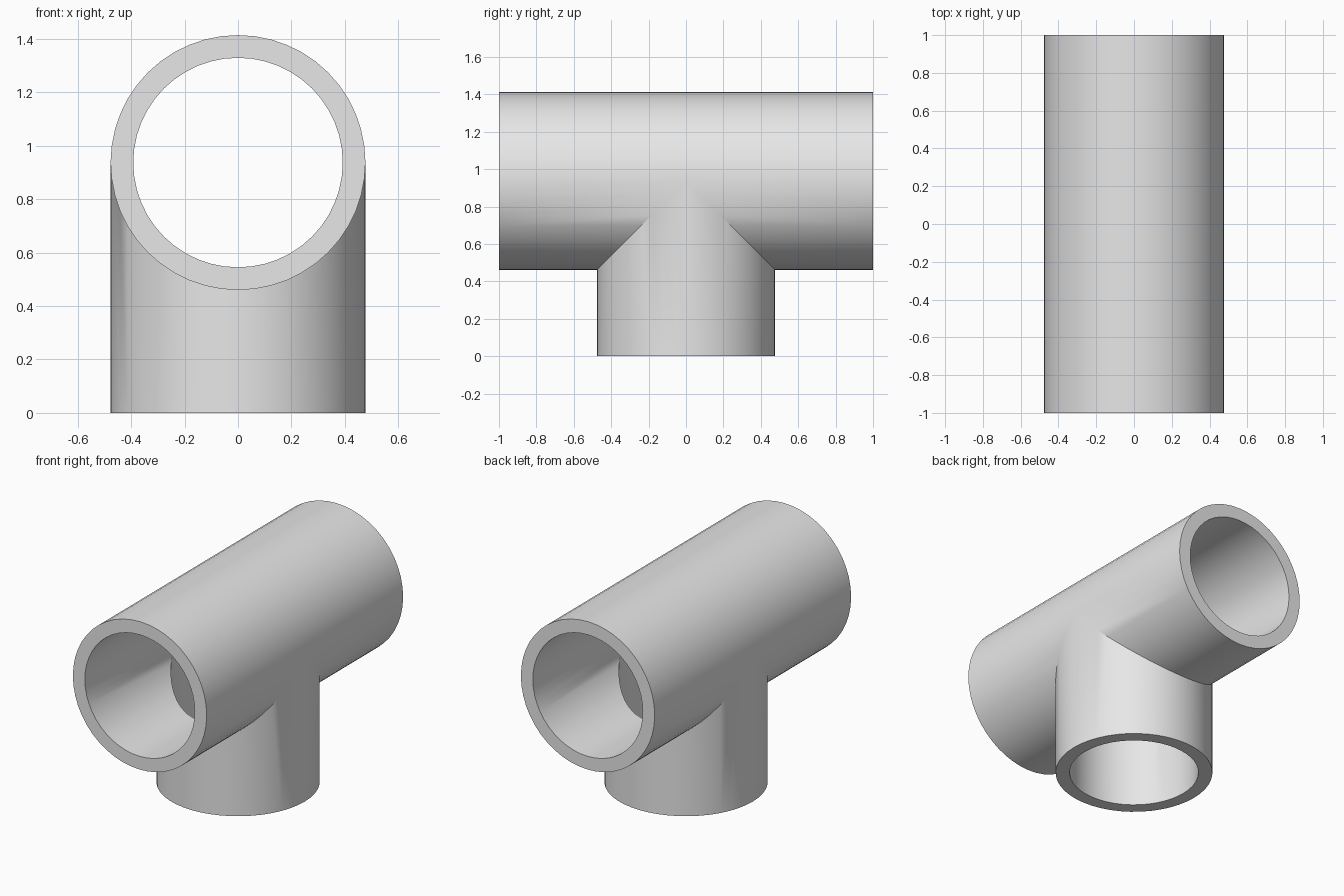
import bpy, bmesh
from math import sin, cos, pi, radians

cube = bpy.data.objects.get("Cube")
if cube:
    bpy.data.objects.remove(cube, do_unlink=True)

OUTER, INNER = 0.477, 0.392   # wall radii, shared by run and branch
AXIS_Z, HALF_LENGTH = 0.937, 1.0
SIDES = 48

grey = bpy.data.materials.new("plain grey")
grey.use_nodes = True
colour = (0.8, 0.8, 0.8, 1)
grey.diffuse_color = colour
grey.node_tree.nodes["Principled BSDF"].inputs["Base Color"].default_value = colour

bm = bmesh.new()


def quad(*points):
    bm.faces.new([bm.verts.new(p) for p in points])


def mitre(radius, i, side):
    """Point of the seam where the run meets the branch."""
    a = 2 * pi * i / SIDES
    drop = max(0.0, -radius * sin(a))
    return radius * cos(a), side * drop, AXIS_Z + radius * sin(a)


def mouth(radius, i, side):
    """Point on an open end of the horizontal run."""
    x, _, z = mitre(radius, i, side)
    return x, side * HALF_LENGTH, z


def foot(radius, i, side):
    """Point on the open lower end of the branch."""
    x, y, _ = mitre(radius, i, side)
    return x, y, 0.0


for side in (-1, 1):
    for i in range(SIDES):
        j = i + 1
        in_branch = i >= SIDES // 2
        # Outer and inner walls
        for r in (OUTER, INNER):
            quad(mouth(r, i, side), mouth(r, j, side), mitre(r, j, side), mitre(r, i, side))
            if in_branch:
                quad(mitre(r, i, side), mitre(r, j, side), foot(r, j, side), foot(r, i, side))
        # Flat rims joining the walls
        for end in (mouth, foot) if in_branch else (mouth,):
            quad(end(OUTER, i, side), end(OUTER, j, side), end(INNER, j, side), end(INNER, i, side))

bmesh.ops.remove_doubles(bm, verts=bm.verts, dist=1e-5)
bmesh.ops.recalc_face_normals(bm, faces=bm.faces)

mesh = bpy.data.meshes.new("tee_pipe")
bm.to_mesh(mesh)
bm.free()
mesh.materials.append(grey)
pipe = bpy.data.objects.new("tee_pipe", mesh)
bpy.context.collection.objects.link(pipe)

# Smooth walls, crisp rims and seam
bpy.ops.object.select_all(action='DESELECT')
pipe.select_set(True)
bpy.context.view_layer.objects.active = pipe
bpy.ops.object.shade_smooth_by_angle(angle=radians(30))
